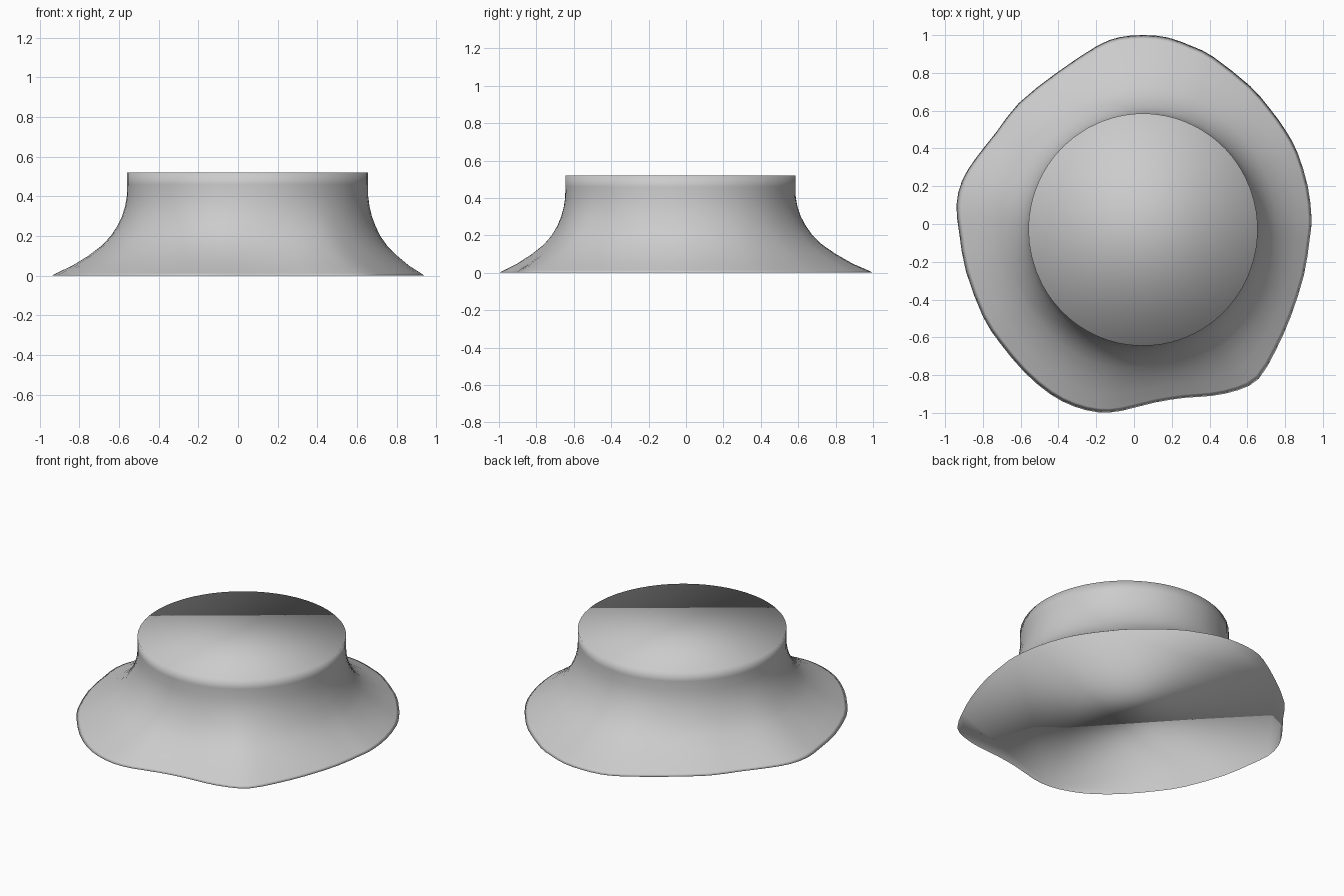
import bpy, bmesh, math
from mathutils import Vector

if "Cube" in bpy.data.objects:
    bpy.data.objects.remove(bpy.data.objects["Cube"])

# Wavy foot outline, counter-clockwise as seen from above
FOOT = [(.94, .03), (.92, .2), (.865, .38), (.8, .5), (.72, .61), (.615, .73), (.42, .885),
        (.31, .94), (.18, .987), (.05, 1), (-.08, .988), (-.2, .94), (-.41, .8), (-.61, .64),
        (-.73, .485), (-.84, .345), (-.91, .23), (-.94, .1), (-.925, -.05), (-.89, -.25),
        (-.8, -.49), (-.71, -.63), (-.58, -.785), (-.445, -.9), (-.32, -.965), (-.19, -.997),
        (-.07, -.99), (.11, -.945), (.27, -.92), (.41, -.91), (.55, -.88), (.66, -.82),
        (.75, -.67), (.83, -.49), (.9, -.27), (.93, -.08)]
# Flare profile: height, share of the distance from neck to foot
FLARE = [(0, 1), (.012, .94), (.05, .73), (.1, .52), (.15, .345), (.2, .22), (.25, .135),
         (.3, .07), (.35, .028), (.4, .005), (.46, 0), (.52, 0)]
CENTRE, RX, RY = Vector((.048, -.03)), .607, .615


def smooth_loop(pts, steps):
    """Closed Catmull-Rom curve through the points."""
    p, n, out = [Vector(q) for q in pts], len(pts), []
    for i in range(n):
        a, b, c, d = p[i - 1], p[i], p[(i + 1) % n], p[(i + 2) % n]
        for k in range(steps):
            t = k / steps
            out.append(.5 * (2 * b + (c - a) * t + (2 * a - 5 * b + 4 * c - d) * t * t
                             + (3 * b - a - 3 * c + d) * t ** 3))
    return out


foot = smooth_loop(FOOT, 2)
neck = []
for p in foot:
    a = math.atan2(p.y - CENTRE.y, p.x - CENTRE.x)
    neck.append(CENTRE + Vector((RX * math.cos(a), RY * math.sin(a))))

# Loft from the wavy foot to the round neck, with flat caps
bm = bmesh.new()
rings = [[bm.verts.new((*n.lerp(f, s), z)) for n, f in zip(neck, foot)] for z, s in FLARE]
for lo, hi in zip(rings, rings[1:]):
    for i in range(len(lo)):
        j = (i + 1) % len(lo)
        bm.faces.new((lo[i], lo[j], hi[j], hi[i]))
bm.faces.new(rings[-1])
bm.faces.new(rings[0][::-1])
for f in bm.faces:
    f.smooth = True
mesh = bpy.data.meshes.new("flared_pedestal")
bm.to_mesh(mesh)
bm.free()
bpy.context.collection.objects.link(bpy.data.objects.new("flared_pedestal", mesh))
